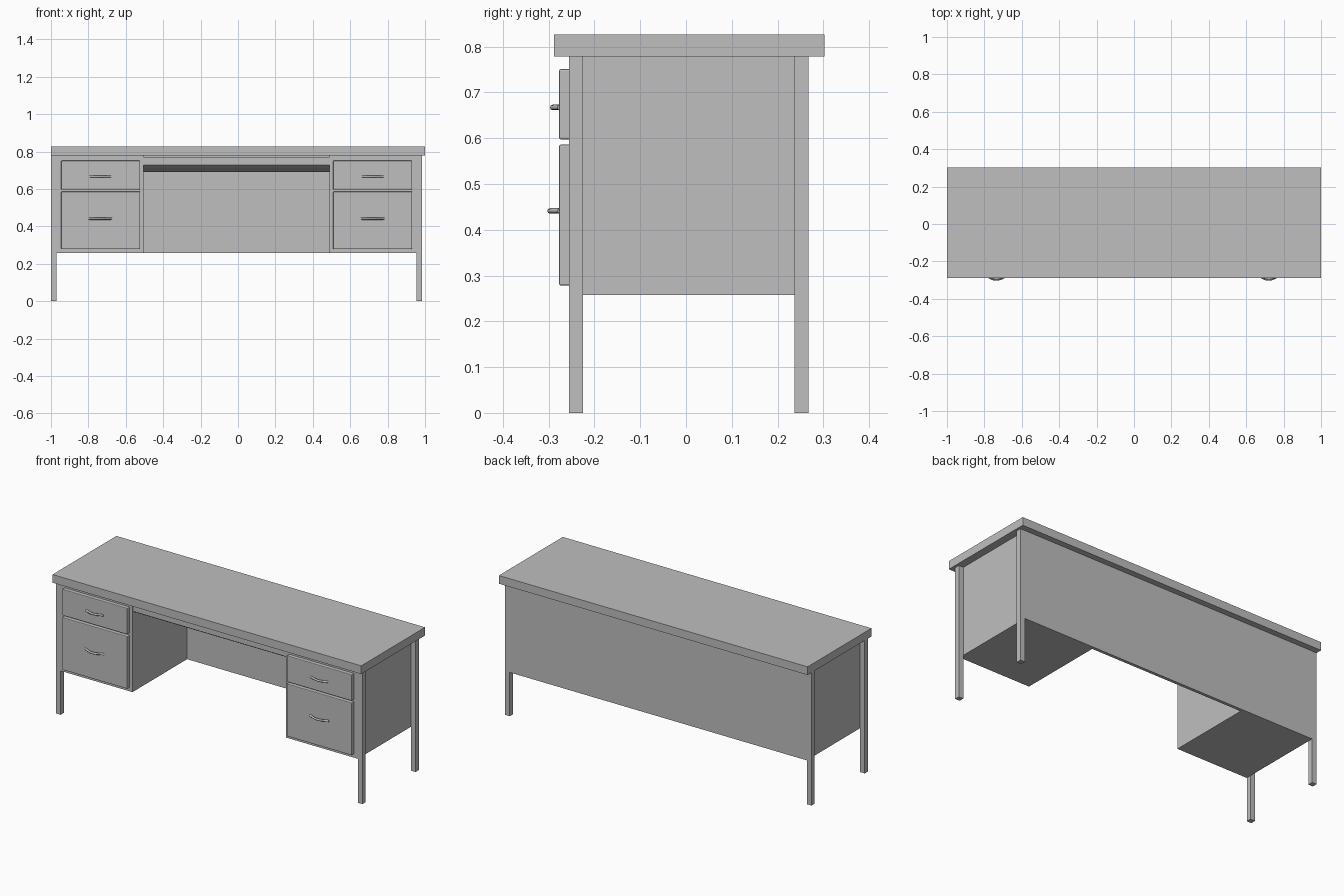
import bpy, bmesh
from mathutils import Vector

cube = bpy.data.objects.get("Cube")
if cube:
    bpy.data.objects.remove(cube)

grey = bpy.data.materials.new("plain grey")
grey.use_nodes = True
colour = (0.52, 0.52, 0.52, 1)
grey.diffuse_color = colour
grey.node_tree.nodes["Principled BSDF"].inputs["Base Color"].default_value = colour

MID = -0.0075          # centre line of the frame
LOW, UNDER = 0.257, 0.778   # bottom of the cabinets, underside of the top


def add(name, bm):
    bmesh.ops.recalc_face_normals(bm, faces=bm.faces)
    mesh = bpy.data.meshes.new(name)
    bm.to_mesh(mesh)
    bm.free()
    mesh.materials.append(grey)
    obj = bpy.data.objects.new(name, mesh)
    bpy.context.collection.objects.link(obj)
    return obj


def box(name, x, y, z, bevel=0):
    bm = bmesh.new()
    bmesh.ops.create_cube(bm, size=1)
    for v in bm.verts:
        v.co = Vector(r[0] if c < 0 else r[1] for c, r in zip(v.co, (x, y, z)))
    obj = add(name, bm)
    if bevel:
        mod = obj.modifiers.new("soft edges", 'BEVEL')
        mod.width, mod.segments = bevel, 2
    return obj


def handle(name, x, z, half, reach):
    # Bowed pull whose ends sink into the drawer front
    curve = bpy.data.curves.new(name, 'CURVE')
    curve.dimensions = '3D'
    curve.bevel_depth, curve.bevel_resolution = 0.006, 2
    curve.resolution_u, curve.use_fill_caps = 8, True
    path = curve.splines.new('BEZIER')
    path.bezier_points.add(2)
    for p, t in zip(path.bezier_points, (-1, 0, 1)):
        p.co = (x + t * half, -0.275 if t else -reach, z)
        p.handle_left_type = p.handle_right_type = 'AUTO'
    curve.materials.append(grey)
    obj = bpy.data.objects.new(name, curve)
    bpy.context.collection.objects.link(obj)


# Table top and back panel
box("table_top", (-1, 1), (-0.288, 0.303), (UNDER, 0.826))
box("back_panel", (-0.97, 0.955), (0.25, 0.268), (LOW, UNDER))

# Legs, cabinets and drawers on both sides
for side, s in (("right", -1), ("left", 1)):
    def span(a, b):
        return sorted((MID + s * a, MID + s * b))

    for end, y in (("front", (-0.255, -0.225)), ("back", (0.237, 0.267))):
        box(f"{side}_{end}_leg", span(0.9625, 0.9925), y, (0, UNDER))
    box(f"{side}_cabinet", span(0.4975, 0.9625), (-0.255, 0.267), (LOW, UNDER))
    for level, z, grip, half, reach in (("upper", (0.597, 0.751), 0.667, 0.056, 0.291),
                                        ("lower", (0.278, 0.586), 0.441, 0.061, 0.297)):
        box(f"{side}_{level}_drawer", span(0.516, 0.938), (-0.277, -0.25), z, 0.004)
        handle(f"{side}_{level}_handle", MID + s * 0.728, grip, half, reach)

# Shallow centre drawer with a sloping underside
bm = bmesh.new()
profile = [(-0.25, 0.77), (-0.25, 0.728), (-0.23, 0.715), (-0.1, 0.69),
           (0.1, 0.69), (0.1, 0.77)]
face = bm.faces.new([bm.verts.new((MID - 0.4975, y, z)) for y, z in profile])
new = bmesh.ops.extrude_face_region(bm, geom=[face])["geom"]
bmesh.ops.translate(bm, vec=(0.995, 0, 0),
                    verts=[v for v in new if isinstance(v, bmesh.types.BMVert)])
add("centre_drawer", bm)
